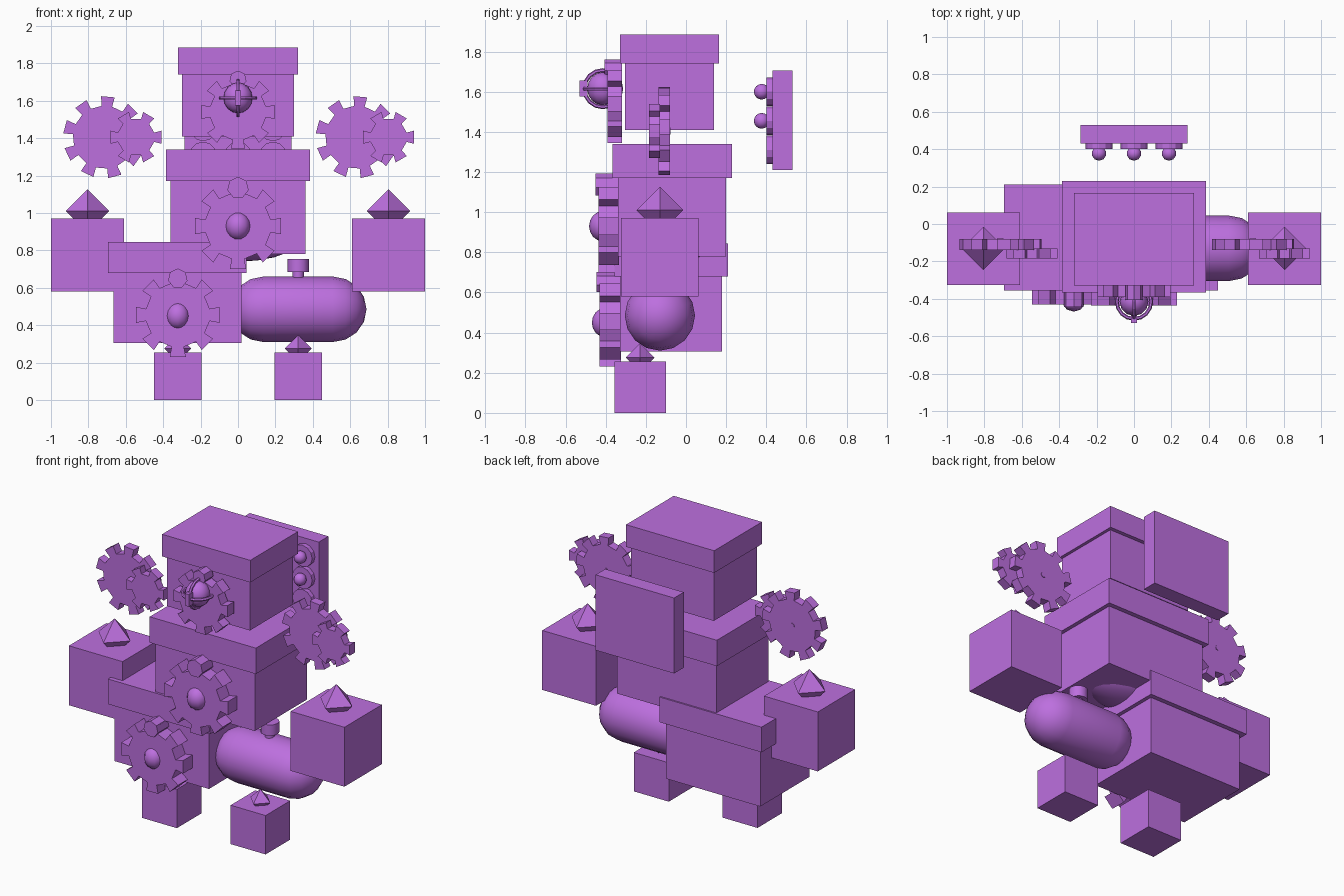
import bpy, bmesh
from math import cos, sin, pi, tau, radians
from mathutils import Matrix, Vector

if "Cube" in bpy.data.objects:
    bpy.data.objects.remove(bpy.data.objects["Cube"])

purple = bpy.data.materials.new("purple")
purple.diffuse_color = (0.51, 0.16, 0.74, 1)
purple.use_nodes = True
purple.node_tree.nodes["Principled BSDF"].inputs["Base Color"].default_value = purple.diffuse_color


def finish(name, bm, smooth=None):
    bmesh.ops.recalc_face_normals(bm, faces=bm.faces)
    me = bpy.data.meshes.new(name)
    bm.to_mesh(me)
    bm.free()
    ob = bpy.data.objects.new(name, me)
    bpy.context.collection.objects.link(ob)
    me.materials.append(purple)
    if smooth:
        bpy.ops.object.select_all(action='DESELECT')
        ob.select_set(True)
        bpy.context.view_layer.objects.active = ob
        bpy.ops.object.shade_smooth_by_angle(angle=radians(smooth))
    return ob


def box(name, x0, x1, y0, y1, z0, z1):
    bm = bmesh.new()
    m = Matrix.Translation(((x0 + x1) / 2, (y0 + y1) / 2, (z0 + z1) / 2))
    m = m @ Matrix.Diagonal((x1 - x0, y1 - y0, z1 - z0, 1))
    bmesh.ops.create_cube(bm, size=1, matrix=m)
    finish(name, bm)


def ball(name, c, radii, seg=10, rings=8):
    bm = bmesh.new()
    m = Matrix.Translation(c) @ Matrix.Diagonal((*radii, 1))
    bmesh.ops.create_uvsphere(bm, u_segments=seg, v_segments=rings, radius=1, matrix=m)
    finish(name, bm, 60)


def prism(name, pts, y0, y1):
    """Extrude an outline in the x-z plane from y0 to y1."""
    bm = bmesh.new()
    f = bm.faces.new([bm.verts.new((x, y0, z)) for x, z in pts])
    ext = bmesh.ops.extrude_face_region(bm, geom=[f])
    bmesh.ops.translate(bm, vec=(0, y1 - y0, 0),
                        verts=[v for v in ext["geom"] if isinstance(v, bmesh.types.BMVert)])
    finish(name, bm)


def disc(name, x, z, r, y0, y1, n=8, phase=0.0):
    prism(name, [(x + r * cos(phase + tau * i / n), z + r * sin(phase + tau * i / n))
                 for i in range(n)], y0, y1)


def gear(name, x, z, r, root, teeth, y0, y1, phase=0.0):
    pts = []
    w = tau / teeth * 0.24
    for i in range(teeth):
        a = phase + tau * i / teeth
        for rad, d in ((root, -w), (r, -w), (r, w), (root, w)):
            pts.append((x + rad * cos(a + d), z + rad * sin(a + d)))
    prism(name, pts, y0, y1)


def lathe(name, profile, c, axis='Z', seg=16):
    """Revolve (radius, height) points around z or x."""
    bm = bmesh.new()
    vs = [bm.verts.new((r, 0, h)) for r, h in profile]
    es = [bm.edges.new(p) for p in zip(vs, vs[1:])]
    bmesh.ops.spin(bm, geom=vs + es, cent=(0, 0, 0), axis=(0, 0, 1), angle=tau, steps=seg)
    bmesh.ops.remove_doubles(bm, verts=bm.verts, dist=1e-4)
    rot = Matrix.Rotation(pi / 2, 4, 'Y') if axis == 'X' else Matrix()
    bmesh.ops.transform(bm, verts=bm.verts, matrix=Matrix.Translation(c) @ rot)
    finish(name, bm, 40)


def gem(name, c, r):
    lathe(name, [(0, -r), (r, 0), (0, r)], c, seg=4)


# Stacked body boxes, each with a wider lid
box("head", -0.30, 0.30, -0.305, 0.14, 1.41, 1.74)
box("head_lid", -0.32, 0.32, -0.33, 0.165, 1.74, 1.885)
box("torso", -0.36, 0.36, -0.34, 0.20, 0.78, 1.17)
box("torso_lid", -0.385, 0.385, -0.365, 0.23, 1.17, 1.34)
box("hip", -0.665, 0.02, -0.33, 0.18, 0.305, 0.68)
box("hip_lid", -0.695, 0.045, -0.355, 0.21, 0.68, 0.845)
ball("waist_joint", (0, -0.07, 0.86), (0.33, 0.20, 0.12), 16, 10)

# Hands and feet with gem joints, and a gear pair at each shoulder
for side, s in (("left", -1), ("right", 1)):
    hx, fx = 0.805 * s, 0.322 * s
    box(side + "_hand", hx - 0.195, hx + 0.195, -0.325, 0.062, 0.58, 0.97)
    gem(side + "_wrist_gem", (hx, -0.13, 1.01), 0.116)
    box(side + "_foot", fx - 0.127, fx + 0.127, -0.355, -0.10, 0, 0.255)
    gem(side + "_ankle_gem", (fx, -0.228, 0.275), 0.072)
    gx = -0.715 if s < 0 else 0.635
    gear(side + "_arm_gear_large", gx, 1.405, 0.22, 0.168, 9, -0.138, -0.08, radians(5))
    gear(side + "_arm_gear_small", gx + 0.17, 1.405, 0.14, 0.10, 6, -0.185, -0.13)
    disc(side + "_arm_gear_pin", gx, 1.405, 0.017, -0.13, -0.077)

# Front gears: centre, radius, depth and the stop peg above each
for name, x, z, r, y0, y1, pr, pz in (
        ("head", 0, 1.54, 0.20, -0.39, -0.32, 0.046, 1.715),
        ("torso", 0, 0.93, 0.235, -0.435, -0.335, 0.058, 1.135),
        ("hip", -0.322, 0.455, 0.228, -0.43, -0.325, 0.053, 0.65)):
    gear(name + "_gear", x, z, r, r * 0.76, 8, y0, y1)
    disc(name + "_gear_peg", x, pz, pr, y0 - 0.015, y1, 7, pi / 2)
ball("torso_gear_hub", (0, -0.415, 0.93), (0.068, 0.068, 0.075))
ball("hip_gear_hub", (-0.322, -0.405, 0.45), (0.064, 0.064, 0.072))

# Caged bulb on the face
bulb = Vector((0, -0.415, 1.615))
ball("face_bulb", bulb, (0.077, 0.077, 0.082), 12, 8)
for name, rot in (("cage_ring_flat", (0, 0, 0)), ("cage_ring_upright", (0, pi / 2, 0))):
    bpy.ops.mesh.primitive_torus_add(location=bulb, rotation=rot, major_radius=0.092,
                                     minor_radius=0.01, major_segments=16, minor_segments=6)
    ring = bpy.context.object
    ring.name = name
    ring.data.materials.append(purple)
box("cage_tip", -0.015, 0.015, -0.53, -0.49, 1.575, 1.655)

# Side tank: capsule with a capped spout
half, r = 0.185, 0.175
cap = [(r * cos(a * pi / 8), half + 0.18 * sin(a * pi / 8)) for a in range(5)]
cap[-1] = (0, half + 0.18)
lathe("tank", [(q, -h) for q, h in reversed(cap)] + cap, (0.322, -0.13, 0.485), 'X')
lathe("tank_spout", [(0, 0), (0.03, 0), (0.03, 0.06), (0.057, 0.06), (0.057, 0.13), (0, 0.13)],
      (0.322, -0.13, 0.625), seg=12)

# Back panel with a grid of dials, knobs on the upper two rows
box("back_panel", -0.285, 0.285, 0.43, 0.53, 1.21, 1.705)
for row, z in enumerate((1.31, 1.455, 1.60)):
    for x in (-0.187, 0, 0.187):
        disc("panel_dial", x, z, 0.071, 0.40, 0.43, 12)
        if row:
            ball("panel_knob", (x, 0.377, z), (0.039,) * 3)
